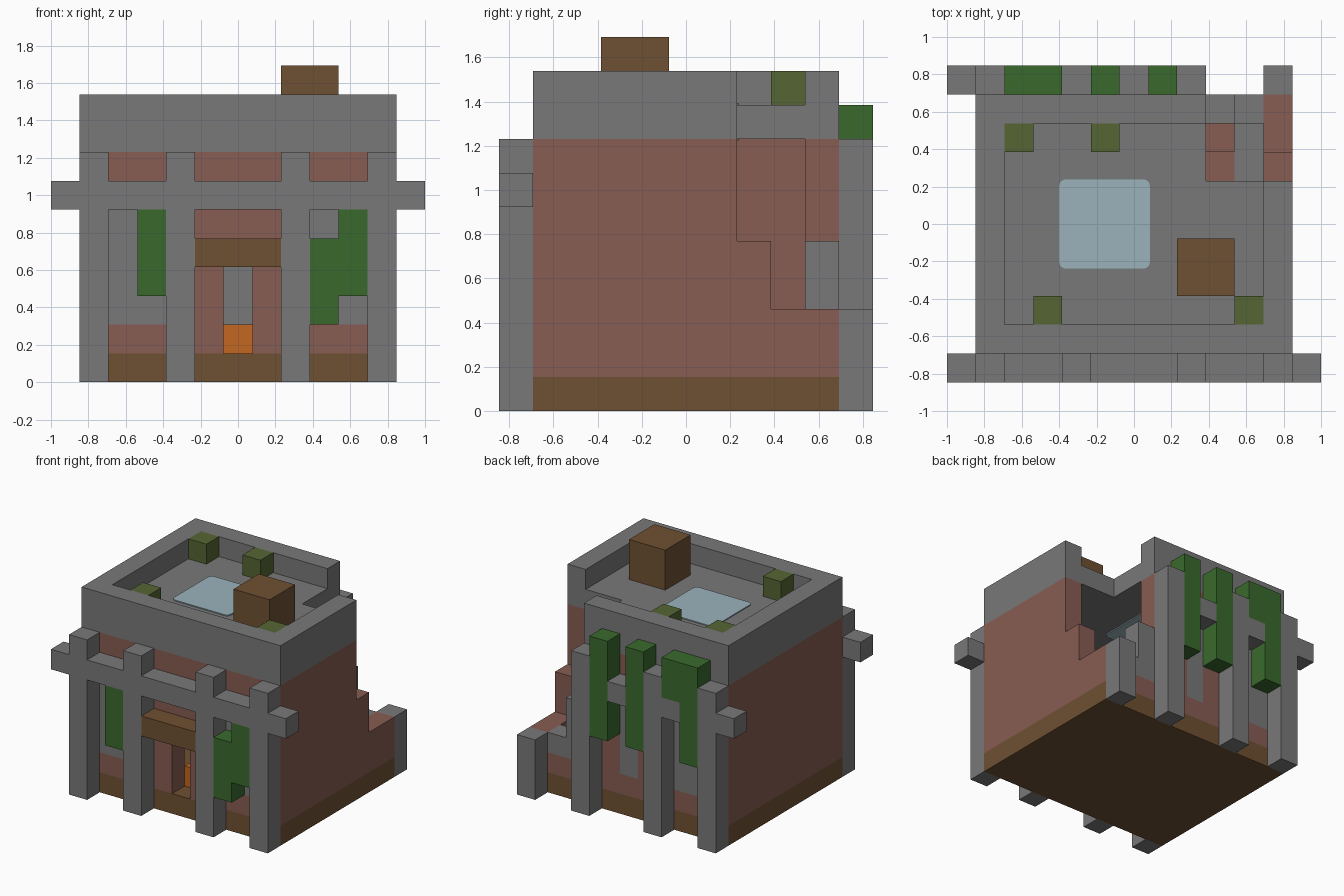
import bpy, bmesh
from mathutils import Vector

cube = bpy.data.objects.get("Cube")
if cube:
    bpy.data.objects.remove(cube, do_unlink=True)

UNIT = 2 / 13                      # one building block
ORIGIN = Vector((6.5, 5.5, 0))     # block grid centre


def material(name, r, g, b):
    mat = bpy.data.materials.new(name)
    mat.use_nodes = True
    mat.diffuse_color = (r, g, b, 1)
    mat.node_tree.nodes["Principled BSDF"].inputs["Base Color"].default_value = (r, g, b, 1)
    return mat


stone = material("grey stone", .19, .19, .19)
brick = material("red brick", .245, .107, .084)
wood = material("brown wood", .156, .08, .032)
leaf = material("green leaves", .042, .141, .026)
moss = material("olive moss", .09, .13, .033)
fire = material("orange fire", .54, .135, .014)
glass = material("pale blue glass", .33, .45, .5)


def add_box(bm, x, y, z):
    """Add a box given as (start, end) block ranges on each axis."""
    verts = bmesh.ops.create_cube(bm, size=1)["verts"]
    low = Vector((x[0], y[0], z[0]))
    high = Vector((x[1], y[1], z[1]))
    for v in verts:
        share = v.co + Vector((.5, .5, .5))
        v.co = Vector(a + (b - a) * s for a, b, s in zip(low, high, share))
        v.co = (v.co - ORIGIN) * UNIT


def part(name, mat, *boxes, round_corners=0):
    bm = bmesh.new()
    for box in boxes:
        add_box(bm, *box)
    if round_corners:
        upright = [e for e in bm.edges
                   if abs(e.verts[0].co.z - e.verts[1].co.z) > .01]
        bmesh.ops.bevel(bm, geom=upright, offset=round_corners, segments=4,
                        profile=.5, affect='EDGES')
    mesh = bpy.data.meshes.new(name)
    bm.to_mesh(mesh)
    bm.free()
    mesh.materials.append(mat)
    obj = bpy.data.objects.new(name, mesh)
    bpy.context.scene.collection.objects.link(obj)
    return obj


# Shared ranges
WIDE, DEEP = (1, 12), (1, 10)
PORCH, FRONT, BACK, REAR = (0, 1), (1, 2), (9, 10), (10, 11)
LEFT_BAY, RIGHT_BAY, SLIT = (2, 4), (9, 11), (6, 7)
SILL, WINDOW, HEAD, WALL = (1, 2), (2, 6), (6, 8), (1, 8)
PARAPET, ROOF, ON_ROOF = (8, 10), (8, 9), (9, 10)

# Foundation
part("foundation", wood, (WIDE, DEEP, (0, 1)))

# Front wall with a doorway and two blocked windows
part("front_wall", brick,
     *[(x, FRONT, WALL) for x in ((1, 2), (4, 6), (7, 9), (11, 12))],
     *[(x, FRONT, z) for x in (LEFT_BAY, RIGHT_BAY) for z in (SILL, HEAD)],
     (SLIT, FRONT, (4, 8)))
part("front_window_panels", stone,
     *[(x, FRONT, WINDOW) for x in (LEFT_BAY, RIGHT_BAY)])

# Back wall, broken down at one corner
part("back_wall", brick,
     *[(x, BACK, WALL) for x in ((1, 2), (4, 6), (7, 9))],
     *[(x, BACK, z) for x in (LEFT_BAY, SLIT) for z in (SILL, HEAD)],
     (RIGHT_BAY, BACK, SILL), ((11, 12), BACK, (1, 3)))
part("back_window_panels", stone,
     (LEFT_BAY, BACK, WINDOW), (SLIT, BACK, WINDOW),
     ((9, 10), BACK, (2, 5)), ((10, 11), BACK, (2, 3)))

# Side walls, one stepped down to the breach
part("right_wall", brick, ((1, 2), (2, 9), WALL))
part("broken_left_wall", brick,
     ((11, 12), (2, 7), WALL), ((11, 12), (7, 8), (1, 5)),
     ((11, 12), (8, 9), (1, 3)))

# Rubble under the breach
part("brick_rubble", brick, ((9, 10), (7, 8), (1, 2)), ((9, 10), (8, 9), (1, 3)))
part("stone_rubble", stone, ((10, 11), (7, 9), (1, 2)))

# Roof and parapet
part("roof_slab", stone, ((2, 11), (2, 7), ROOF), ((2, 9), (7, 9), ROOF))
part("parapet", stone,
     (WIDE, FRONT, PARAPET), ((1, 2), (2, 9), PARAPET),
     ((11, 12), (2, 7), PARAPET), ((1, 9), BACK, PARAPET))
part("skylight", glass, ((3.9, 7.05), (3.95, 7.05), (7.95, 9.05)),
     round_corners=.035)
part("roof_crate", wood, ((8, 10), (3, 5), (9, 11)))
part("moss_clumps", moss,
     *[((x, x + 1), (y, y + 1), ON_ROOF) for x, y in ((2, 8), (5, 8), (3, 2), (10, 2))])

# Timber-style stone frames outside the front and back
posts = [(1, 2), (4, 5), (8, 9), (11, 12)]
part("front_posts", stone, *[(x, PORCH, (0, 8)) for x in posts])
part("front_beam", stone, ((0, 13), PORCH, (6, 7)))
part("back_posts", stone, *[(x, REAR, (0, 8)) for x in posts[:-1]])
part("broken_back_post", stone, (posts[-1], REAR, (0, 3)))
part("back_beam", stone,
     *[(x, REAR, (6, 7)) for x in ((0, 2), (3, 5), (6, 7), (8, 9))])

# Doorway
part("door_lintel", wood, ((5, 8), PORCH, (4, 5)))
part("hearth_fire", fire, (SLIT, (2, 3), SILL))

# Hanging leaves
part("front_leaves", leaf,
     ((3, 4), PORCH, (3, 6)), ((9, 10), PORCH, (2, 5)), ((10, 11), PORCH, (3, 6)))
part("back_leaves", leaf,
     *[((x, x + 1), REAR, (4, 9)) for x in (2, 5, 7)],
     ((3, 4), REAR, (7, 9)))
